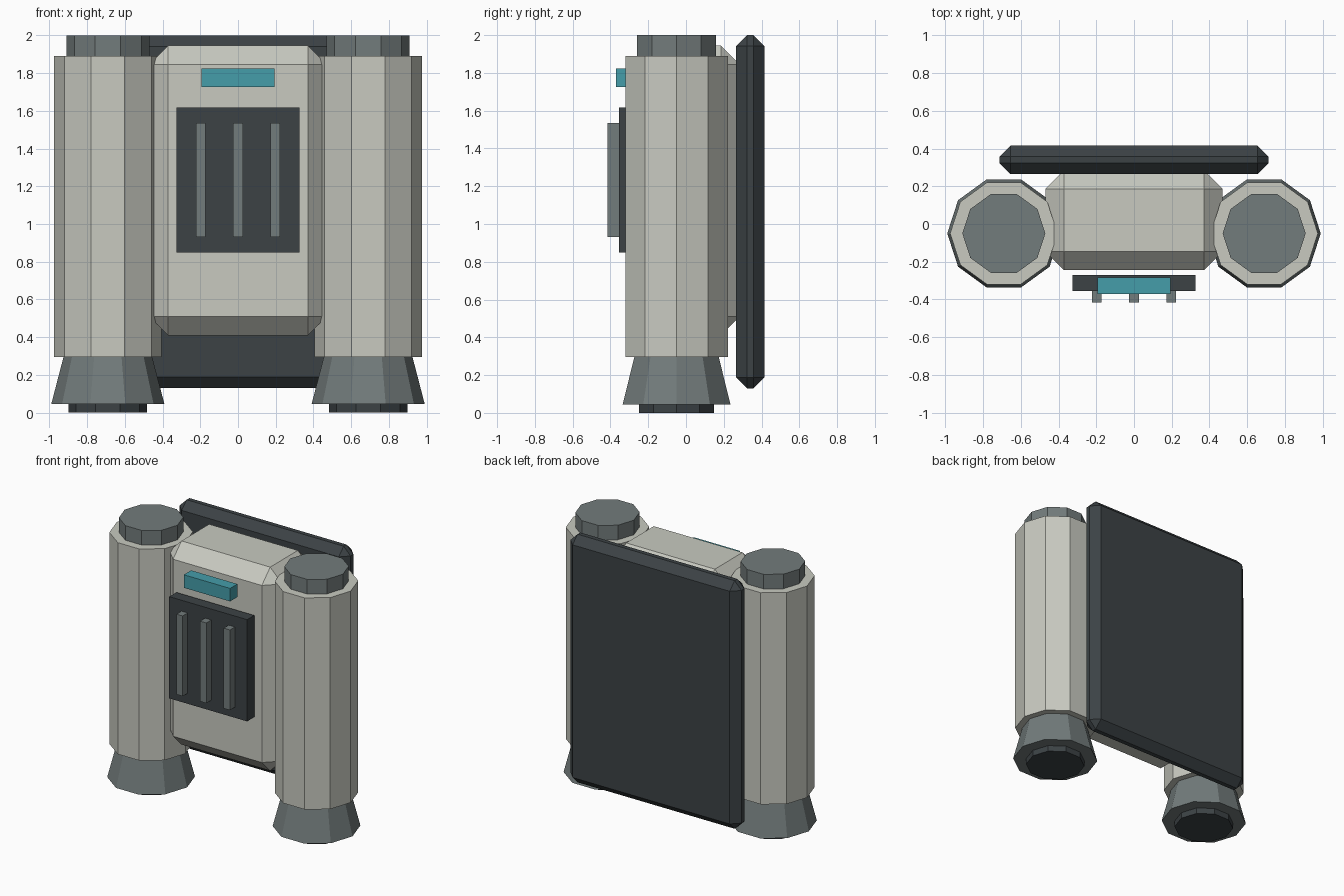
import bpy

if "Cube" in bpy.data.objects:
    bpy.data.objects.remove(bpy.data.objects["Cube"])


def material(name, rgb):
    m = bpy.data.materials.new(name)
    m.diffuse_color = (*rgb, 1)
    m.use_nodes = True
    m.node_tree.nodes["Principled BSDF"].inputs["Base Color"].default_value = m.diffuse_color
    return m


SHELL = material("pale_shell", (0.58, 0.59, 0.53))
METAL = material("grey_metal", (0.17, 0.20, 0.20))
DARK = material("dark_panel", (0.045, 0.055, 0.06))
TEAL = material("teal_light", (0.06, 0.34, 0.40))


def finish(name, mat):
    ob = bpy.context.object
    ob.name = name
    ob.data.materials.append(mat)
    return ob


def box(name, mat, x, y, z, chamfer=0):
    """Box from (min, max) ranges, optionally with chamfered edges."""
    ranges = (x, y, z)
    bpy.ops.mesh.primitive_cube_add(size=1, location=[(a + b) / 2 for a, b in ranges])
    ob = finish(name, mat)
    ob.scale = [b - a for a, b in ranges]
    bpy.ops.object.transform_apply(location=False, rotation=False, scale=True)
    if chamfer:
        bev = ob.modifiers.new("chamfer", 'BEVEL')
        bev.width = chamfer
        bev.segments = 1
    return ob


def drum(name, mat, x, z0, z1, r0, r1):
    """Ten-sided drum with vertices pointing along x."""
    bpy.ops.mesh.primitive_cone_add(vertices=10, radius1=r0, radius2=r1, depth=z1 - z0,
                                    location=(x, -0.05, (z0 + z1) / 2))
    ob = finish(name, mat)
    # the primitive starts with a vertex on +y; turn it onto +x
    ob.rotation_euler.z = -1.5707963
    return ob


# Central body and back plate
box("main_body", SHELL, (-0.47, 0.47), (-0.245, 0.285), (0.41, 1.945), 0.1)
box("back_plate", DARK, (-0.713, 0.713), (0.265, 0.415), (0.13, 2.0), 0.058)

# Front panel with ribs, and status light
box("front_panel", DARK, (-0.325, 0.325), (-0.355, -0.27), (0.85, 1.617))
for i in (-1, 0, 1):
    box(f"panel_rib_{i + 2}", METAL, (i * 0.197 - 0.026, i * 0.197 + 0.026),
        (-0.415, -0.345), (0.93, 1.535))
box("status_light", TEAL, (-0.193, 0.193), (-0.37, -0.283), (1.725, 1.823))

# Side tanks with caps and thruster nozzles
for side, s in (("left", -1), ("right", 1)):
    x = s * 0.69
    drum(f"{side}_tank", SHELL, x, 0.295, 1.89, 0.285, 0.285)
    drum(f"{side}_tank_cap", METAL, x, 1.88, 2.0, 0.22, 0.22)
    drum(f"{side}_nozzle", METAL, x, 0.045, 0.295, 0.30, 0.235)
    drum(f"{side}_nozzle_core", DARK, x, 0.0, 0.06, 0.208, 0.208)
